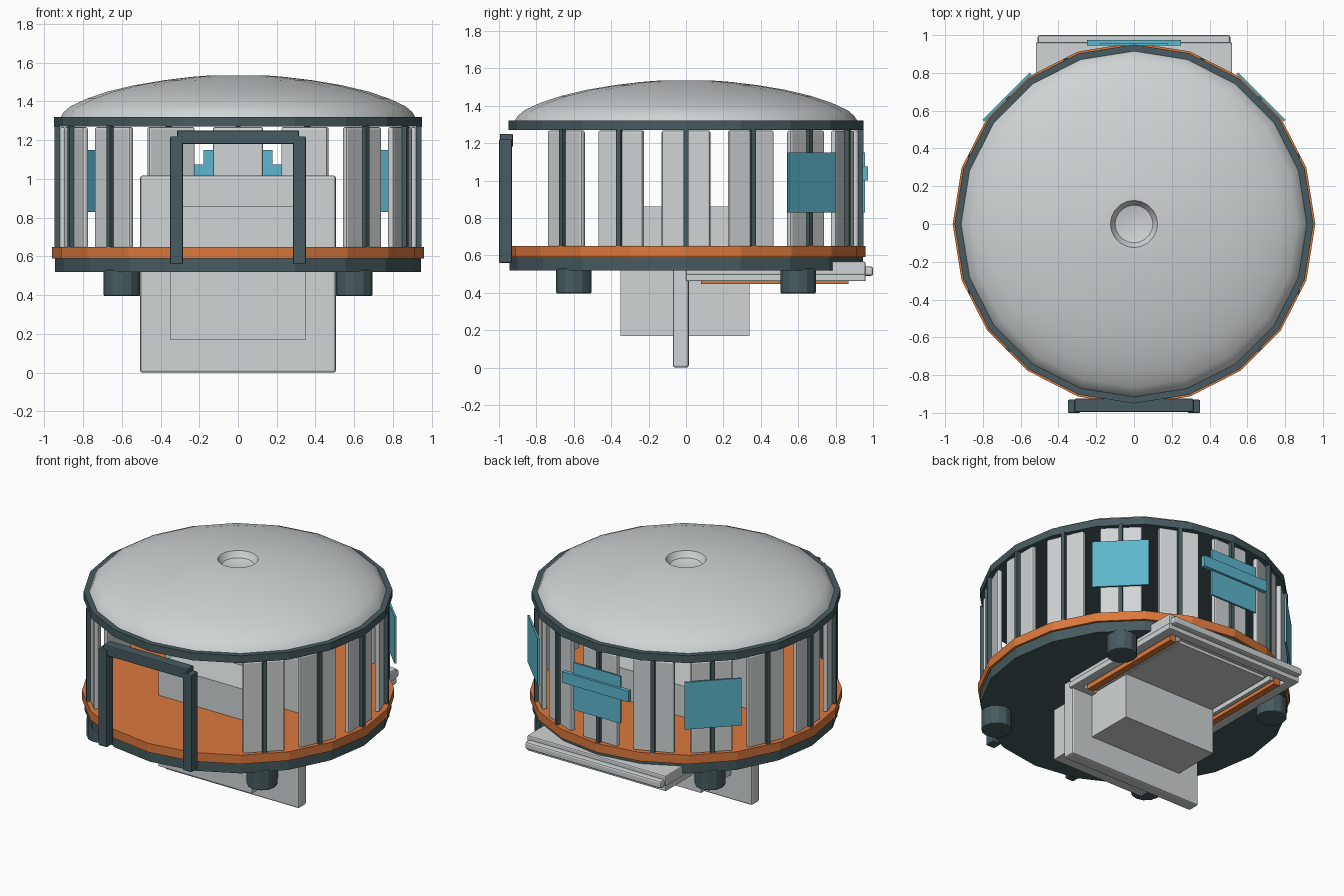
import bpy, bmesh, math
from mathutils import Matrix, Vector

if "Cube" in bpy.data.objects:
    bpy.data.objects.remove(bpy.data.objects["Cube"])


def material(name, rgb):
    m = bpy.data.materials.new(name)
    m.diffuse_color = (*rgb, 1)
    m.use_nodes = True
    m.node_tree.nodes["Principled BSDF"].inputs["Base Color"].default_value = m.diffuse_color
    return m


GREY = material("light grey", (0.63, 0.66, 0.66))
DARK = material("dark slate", (0.063, 0.105, 0.115))
ORANGE = material("orange", (0.72, 0.19, 0.045))
TEAL = material("teal", (0.11, 0.47, 0.61))


def finish(bm, name, mat, bevel=0.0, smooth=False):
    bmesh.ops.recalc_face_normals(bm, faces=bm.faces)
    me = bpy.data.meshes.new(name)
    bm.to_mesh(me)
    bm.free()
    ob = bpy.data.objects.new(name, me)
    bpy.context.collection.objects.link(ob)
    me.materials.append(mat)
    if bevel:
        mod = ob.modifiers.new("bevel", 'BEVEL')
        mod.width, mod.segments, mod.limit_method = bevel, 2, 'ANGLE'
    if smooth:
        bpy.ops.object.select_all(action='DESELECT')
        ob.select_set(True)
        bpy.context.view_layer.objects.active = ob
        bpy.ops.object.shade_smooth_by_angle(angle=math.radians(32))
    return ob


def box(name, mat, x, y, z, bevel=0.0, turn=0.0):
    """Box from (min, max) ranges, turned about the vertical axis."""
    bm = bmesh.new()
    size = Vector((x[1] - x[0], y[1] - y[0], z[1] - z[0]))
    mid = Vector((sum(x) / 2, sum(y) / 2, sum(z) / 2))
    mat4 = Matrix.Rotation(turn, 4, 'Z') @ Matrix.Translation(mid) @ Matrix.Diagonal((*size, 1))
    bmesh.ops.create_cube(bm, size=1, matrix=mat4)
    return finish(bm, name, mat, bevel)


def disc(name, mat, r, z, sides, at=(0, 0), bevel=0.0):
    bm = bmesh.new()
    bmesh.ops.create_cone(bm, cap_ends=True, segments=sides, radius1=r, radius2=r, depth=z[1] - z[0],
                          matrix=Matrix.Translation((*at, sum(z) / 2)))
    return finish(bm, name, mat, bevel)


def revolve(name, mat, profile, sides):
    """Surface of revolution; the last profile point is the centre."""
    bm = bmesh.new()
    rings = []
    for r, z in profile[:-1]:
        rings.append([bm.verts.new((r * math.cos(i * math.tau / sides), r * math.sin(i * math.tau / sides), z))
                      for i in range(sides)])
    tip = bm.verts.new((0, 0, profile[-1][1]))
    for i in range(sides):
        j = (i + 1) % sides
        for a, b in zip(rings, rings[1:]):
            bm.faces.new((a[i], a[j], b[j], b[i]))
        bm.faces.new((rings[-1][i], rings[-1][j], tip))
    return finish(bm, name, mat, smooth=True)


# Floor and roof plates
disc("base_plate", DARK, 0.945, (0.52, 0.59), 20)
disc("floor_plate", ORANGE, 0.96, (0.59, 0.65), 20)
disc("roof_plate", DARK, 0.95, (1.27, 1.32), 20)

# Domed roof with a dimple at the crown
revolve("roof_dome", GREY, [(0.915, 1.32), (0.90, 1.345), (0.865, 1.375), (0.78, 1.415), (0.67, 1.452),
                            (0.53, 1.485), (0.38, 1.51), (0.24, 1.527), (0.15, 1.534), (0.125, 1.534),
                            (0.115, 1.515), (0.10, 1.495), (0.06, 1.485), (0, 1.482)], 20)

# Wall panels with outer posts; three are left out for the entrance
for k in range(16):
    if k in (11, 12, 13):
        continue
    a = k * math.tau / 16
    box("wall_panel", GREY, (0.888, 0.922), (-0.13, 0.13), (0.64, 1.268), 0.012, a)
    box("wall_post", DARK, (0.918, 0.948), (-0.0125, 0.0125), (0.64, 1.275), 0, a)

# Window plates, the rear one with a crossbar
for deg in (45, 90, 135):
    box("window", TEAL, (0.945, 0.957), (-0.177, 0.177), (0.83, 1.15), 0, math.radians(deg))
box("window_bar", TEAL, (-0.25, 0.25), (0.945, 0.973), (1.0, 1.075))

# Entrance frame
for s in (-1, 1):
    x = sorted((s * 0.285, s * 0.35))
    box("entrance_post", DARK, x, (-1.0, -0.93), (0.56, 1.22), 0.006)
box("entrance_beam", DARK, (-0.315, 0.315), (-0.995, -0.925), (1.18, 1.25), 0.006)

# Feet
for sx in (-1, 1):
    for sy in (-1, 1):
        disc("foot", DARK, 0.095, (0.395, 0.53), 12, (sx * 0.6, sy * 0.6), 0.008)

# Upright board and the block through the floor
box("upright_board", GREY, (-0.505, 0.505), (-0.07, 0.015), (0.0, 1.018), 0.012)
box("central_block", GREY, (-0.35, 0.35), (-0.35, 0.34), (0.17, 0.86))

# Rear tray under the floor, with rails and orange runners
box("tray_top", GREY, (-0.52, 0.52), (0.0, 0.96), (0.495, 0.567), 0.008)
box("tray_lip", GREY, (-0.51, 0.51), (0.95, 1.0), (0.49, 0.54), 0.012)
box("tray_inner_panel", GREY, (-0.34, 0.34), (0.1, 0.84), (0.475, 0.5))
for s in (-1, 1):
    box("tray_side_rail", GREY, sorted((s * 0.455, s * 0.52)), (0.0, 0.96), (0.462, 0.5), 0.006)
    box("tray_inner_rail", GREY, sorted((s * 0.36, s * 0.385)), (0.08, 0.87), (0.462, 0.5))
    box("tray_runner", ORANGE, sorted((s * 0.395, s * 0.44)), (0.08, 0.87), (0.447, 0.5))
for y in ((0.0, 0.06), (0.9, 0.96)):
    box("tray_end_rail", GREY, (-0.52, 0.52), y, (0.462, 0.5), 0.006)
